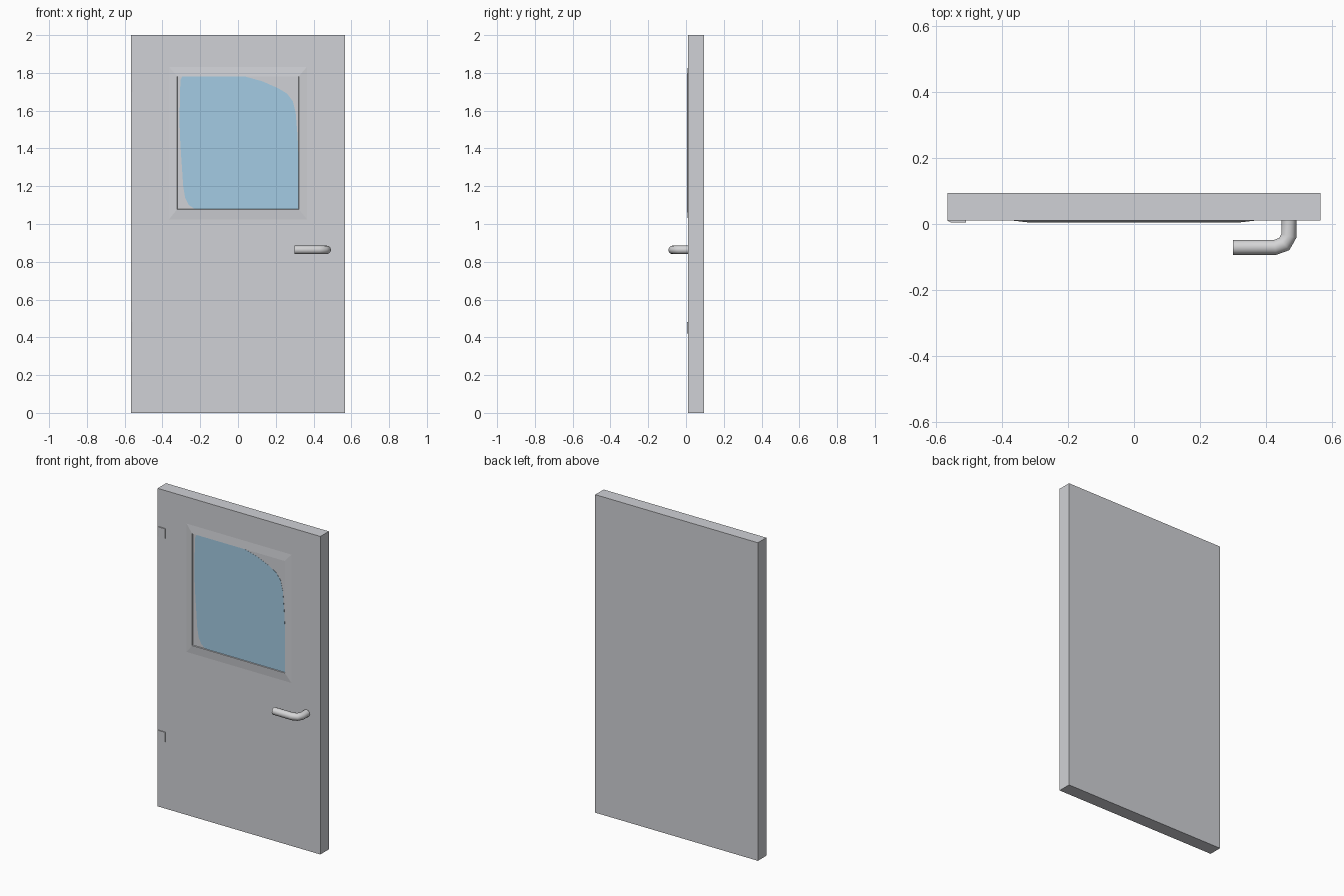
import bpy, bmesh, math
from mathutils import Vector

if "Cube" in bpy.data.objects:
    bpy.data.objects.remove(bpy.data.objects["Cube"])

FRONT = 0.010   # y of the door leaf's front face


def material(name, rgb):
    m = bpy.data.materials.new(name)
    m.diffuse_color = (*rgb, 1)
    m.use_nodes = True
    m.node_tree.nodes["Principled BSDF"].inputs["Base Color"].default_value = m.diffuse_color
    return m


GREY = material("door grey", (0.63, 0.64, 0.67))
METAL = material("handle metal", (0.66, 0.66, 0.67))
GLASS = material("window blue", (0.37, 0.60, 0.77))


def finish(name, bm, mat):
    bmesh.ops.recalc_face_normals(bm, faces=bm.faces[:])
    me = bpy.data.meshes.new(name)
    bm.to_mesh(me)
    bm.free()
    me.materials.append(mat)
    ob = bpy.data.objects.new(name, me)
    bpy.context.collection.objects.link(ob)
    return ob


def prism(name, outline, z0, z1, mat):
    """Upright prism from an (x, y) outline."""
    bm = bmesh.new()
    low, high = [[bm.verts.new((x, y, z)) for x, y in outline] for z in (z0, z1)]
    bridge(bm, low, high)
    bm.faces.new(low)
    bm.faces.new(high)
    return finish(name, bm, mat)


def bridge(bm, a, b):
    n = len(a)
    for i in range(n):
        bm.faces.new((a[i], a[(i + 1) % n], b[(i + 1) % n], b[i]))


# door leaf, and hinge plates rising from the leaf's left edge
W = 0.566
prism("door_leaf", [(-W, FRONT), (W, FRONT), (W, 0.094), (-W, 0.094)], 0, 2, GREY)
for label, z in (("lower", 0.42), ("upper", 1.70)):
    prism(label + "_hinge", [(-W, FRONT), (-0.555, 0.004), (-0.51, 0.004), (-0.51, FRONT)],
          z, z + 0.062, GREY)

# window frame: mitred strip sloping forward to its inner edge
bm = bmesh.new()
loops = []
for hw, z0, z1, y in ((0.365, 1.025, 1.832, FRONT), (0.322, 1.078, 1.782, 0.005),
                      (0.320, 1.080, 1.780, FRONT)):
    loops.append([bm.verts.new((x, y, z)) for x, z in
                  ((-hw, z0), (hw, z0), (hw, z1), (-hw, z1))])
for i in range(3):
    bridge(bm, loops[i], loops[(i + 1) % 3])
finish("window_frame", bm, GREY)

# window pane: thin plate with uneven rounded outline
outline = [(-0.23, 1.08), (0.32, 1.08), (0.32, 1.36), (0.315, 1.47), (0.305, 1.59),
           (0.29, 1.65), (0.26, 1.69), (0.21, 1.72), (0.13, 1.755), (0.04, 1.78),
           (-0.295, 1.78), (-0.305, 1.76), (-0.31, 1.55), (-0.305, 1.42),
           (-0.29, 1.20), (-0.28, 1.14), (-0.26, 1.10)]
bm = bmesh.new()
face = bm.faces.new([bm.verts.new((x, FRONT - 0.001, z)) for x, z in outline])
ext = bmesh.ops.extrude_face_region(bm, geom=[face], use_keep_orig=True)
for v in ext["geom"]:
    if isinstance(v, bmesh.types.BMVert):
        v.co.y = FRONT + 0.001
finish("window_pane", bm, GLASS)

# lever handle: round tube swept along a bent path
path = [Vector(p) for p in ((0.47, 0.014), (0.47, -0.036), (0.456, -0.061),
                            (0.428, -0.071), (0.30, -0.071))]
SIDES, R, ZC = 12, 0.0225, 0.863
bm = bmesh.new()
rings = []
for i, p in enumerate(path):
    d0 = (p - path[max(i - 1, 0)]).normalized()
    d1 = (path[min(i + 1, len(path) - 1)] - p).normalized()
    d = (d0 + d1).normalized()
    miter = 1 / max(d.dot(d0), d.dot(d1))
    n = Vector((-d.y, d.x)) * miter
    ring = []
    for k in range(SIDES):
        a = 2 * math.pi * k / SIDES
        q = p + n * R * math.cos(a)
        ring.append(bm.verts.new((q.x, q.y, ZC + R * math.sin(a))))
    rings.append(ring)
for a, b in zip(rings, rings[1:]):
    bridge(bm, a, b)
bm.faces.new(rings[0])
bm.faces.new(rings[-1])
handle = finish("lever_handle", bm, METAL)
bpy.context.view_layer.objects.active = handle
handle.select_set(True)
bpy.ops.object.shade_smooth_by_angle(angle=math.radians(50))
